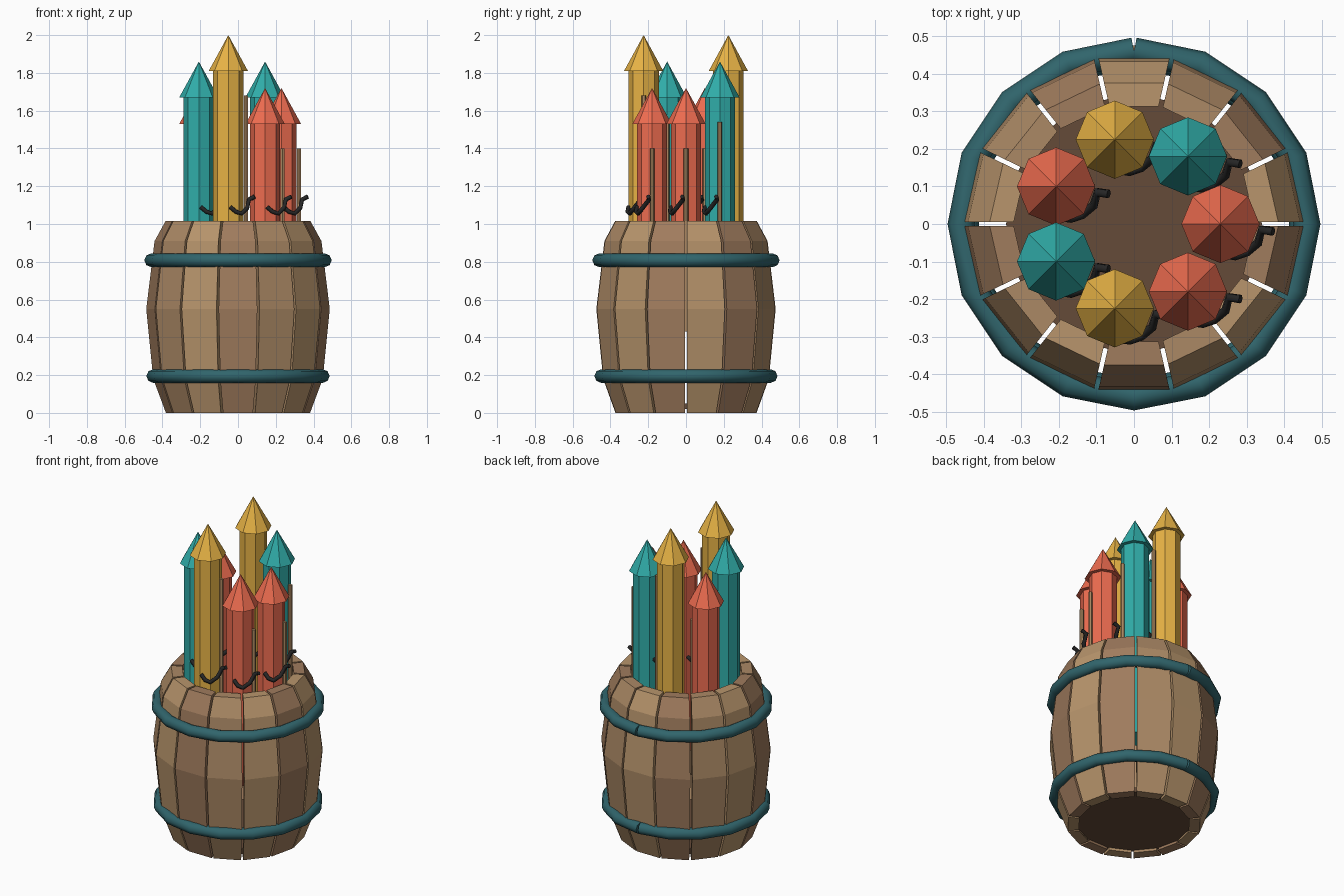
import bpy, bmesh
from math import cos, sin, pi, tau

if "Cube" in bpy.data.objects:
    bpy.data.objects.remove(bpy.data.objects["Cube"])


def material(name, rgb):
    m = bpy.data.materials.new(name)
    m.diffuse_color = (*rgb, 1)
    m.use_nodes = True
    m.node_tree.nodes["Principled BSDF"].inputs["Base Color"].default_value = m.diffuse_color
    return m


WOOD = [material("wood_light", (0.48, 0.30, 0.15)),
        material("wood_mid", (0.41, 0.25, 0.13)),
        material("wood_dark", (0.35, 0.20, 0.11))]
FLOOR = material("floor_wood", (0.13, 0.07, 0.04))
HOOP = material("hoop_metal", (0.03, 0.13, 0.15))
STICK = material("stick_wood", (0.42, 0.25, 0.12))
FUSE = material("fuse_black", (0.02, 0.02, 0.02))
PAPER = [material("paper_red", (0.85, 0.15, 0.08)),
         material("paper_teal", (0.03, 0.42, 0.40)),
         material("paper_gold", (0.80, 0.45, 0.06))]


def finish(bm, name, mat):
    bmesh.ops.recalc_face_normals(bm, faces=bm.faces)
    me = bpy.data.meshes.new(name)
    bm.to_mesh(me)
    bm.free()
    me.materials.append(mat)
    ob = bpy.data.objects.new(name, me)
    bpy.context.collection.objects.link(ob)
    return ob


def cone(name, mat, x, y, z0, z1, r0, r1, sides):
    bm = bmesh.new()
    bmesh.ops.create_cone(bm, cap_ends=True, segments=sides,
                          radius1=r0, radius2=r1, depth=z1 - z0)
    # vertices of the polygon lie on the axes
    ob = finish(bm, name, mat)
    ob.location = (x, y, (z0 + z1) / 2)
    return ob


def tube(name, mat, points, radius, res):
    cu = bpy.data.curves.new(name, 'CURVE')
    cu.dimensions = '3D'
    cu.bevel_depth = radius
    cu.bevel_resolution = res
    cu.use_fill_caps = True
    sp = cu.splines.new('POLY')
    sp.points.add(len(points) - 1)
    for p, co in zip(sp.points, points):
        p.co = (*co, 1)
    cu.materials.append(mat)
    ob = bpy.data.objects.new(name, cu)
    bpy.context.collection.objects.link(ob)
    return ob


# Barrel staves: bulging planks with thin gaps between them
STAVES = 14
PROFILE = [(0, 0.383), (0.18, 0.45), (0.55, 0.487), (0.91, 0.443), (1.015, 0.385)]
GAP, THICK = 0.006, 0.064


def stave(i):
    half = pi / STAVES
    a = (2 * i + 1) * half
    bm = bmesh.new()
    rings = []
    for z, r in PROFILE:
        ring = []
        for rad, s in ((r, -1), (r, 1), (r - THICK, 1), (r - THICK, -1)):
            u, v = rad * cos(half), s * (rad * sin(half) - GAP)
            ring.append(bm.verts.new((u * cos(a) - v * sin(a),
                                      u * sin(a) + v * cos(a), z)))
        rings.append(ring)
    for lo, hi in zip(rings, rings[1:]):
        for k in range(4):
            n = (k + 1) % 4
            bm.faces.new((lo[k], lo[n], hi[n], hi[k]))
    bm.faces.new(rings[0])
    bm.faces.new(rings[-1])
    finish(bm, f"stave_{i}", WOOD[i * 2 % 3])


for i in range(STAVES):
    stave(i)

# Barrel floor
cone("barrel_floor", FLOOR, 0, 0, 0.02, 0.05, 0.34, 0.34, 32)

# Hoops: open 16-sided rings whose ends meet at the back
for name, z, r in (("lower_hoop", 0.195, 0.449), ("upper_hoop", 0.808, 0.46)):
    pts = [(r * cos(pi / 2 + tau * k / 16), r * sin(pi / 2 + tau * k / 16), z)
           for k in range(17)]
    tube(name, HOOP, pts, 0.036, 2)

# Rockets: body, pointed cap, guide stick and fuse
BASE = 0.43
FUSE_PATH = [(0.01, -0.08, 1.09), (0.04, -0.085, 1.065), (0.07, -0.075, 1.055),
             (0.10, -0.05, 1.085), (0.11, -0.015, 1.13), (0.14, -0.02, 1.145)]
for i in range(7):
    a = tau * i / 7
    x, y = 0.23 * cos(a), 0.23 * sin(a)
    kind = i % 3
    tip = 1.72 + 0.14 * kind
    cone(f"rocket_body_{i}", PAPER[kind], x, y, BASE, tip - 0.19, 0.08, 0.08, 8)
    cone(f"rocket_cap_{i}", PAPER[kind], x, y, tip - 0.19, tip, 0.104, 0, 8)
    cone(f"rocket_stick_{i}", STICK, x + 0.093, y, BASE, tip - 0.32, 0.012, 0.012, 6)
    tube(f"rocket_fuse_{i}", FUSE, [(x + px, y + py, pz) for px, py, pz in FUSE_PATH],
         0.012, 1)
